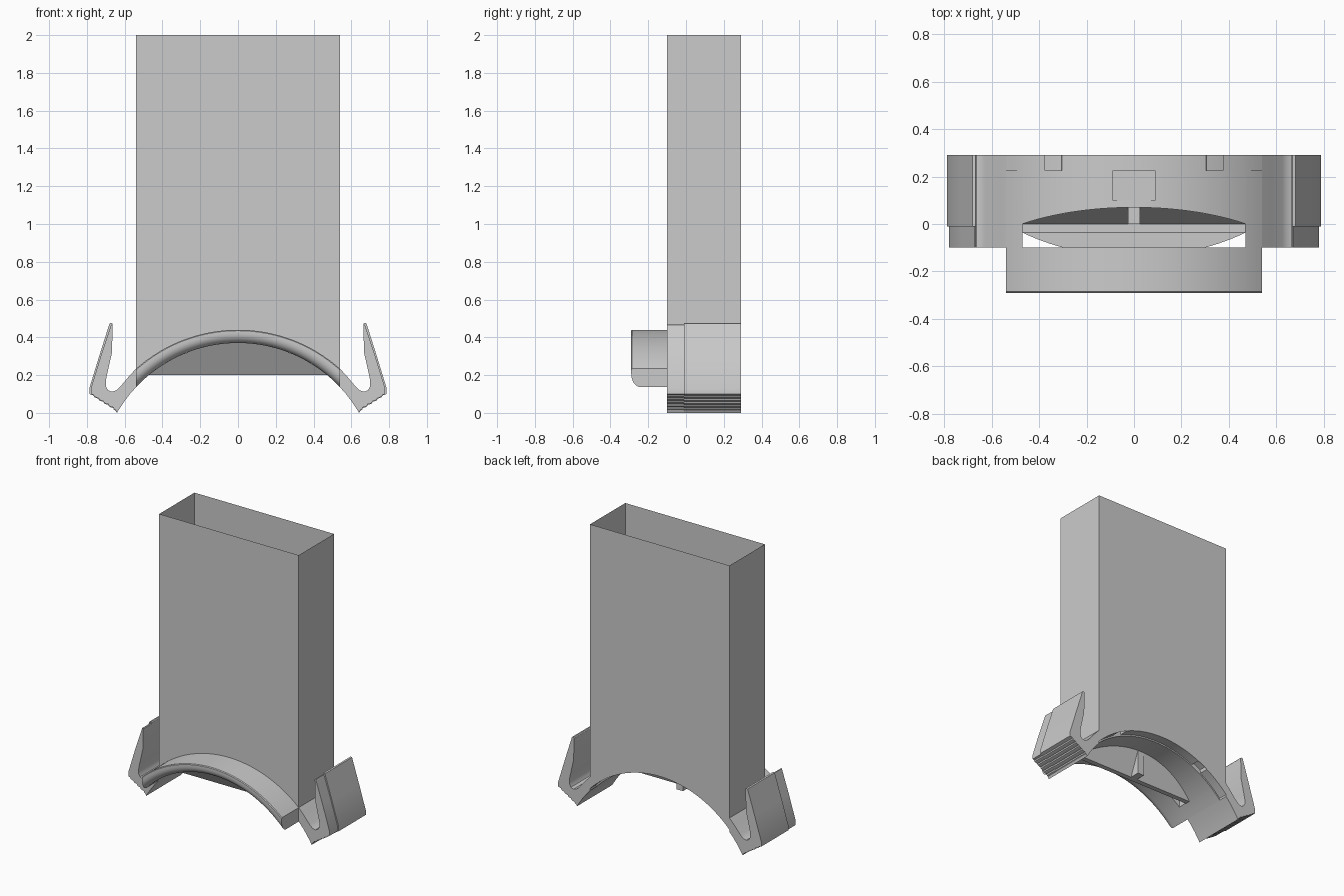
import bpy, bmesh, math

if "Cube" in bpy.data.objects:
    bpy.data.objects.remove(bpy.data.objects["Cube"])

W, YF, YB, CZ = 0.54, -0.10, 0.29, -0.37   # duct half width, front/back, arch centre height
R_IN, R_OUT = 0.74, 0.81


def arc_z(x, r):
    return CZ + math.sqrt(r * r - x * x)


def finish(bm, name, smooth=True):
    bmesh.ops.remove_doubles(bm, verts=bm.verts, dist=1e-5)
    bmesh.ops.recalc_face_normals(bm, faces=bm.faces)
    me = bpy.data.meshes.new(name)
    bm.to_mesh(me)
    bm.free()
    ob = bpy.data.objects.new(name, me)
    bpy.context.collection.objects.link(ob)
    if smooth:
        bpy.ops.object.select_all(action='DESELECT')
        ob.select_set(True)
        bpy.context.view_layer.objects.active = ob
        bpy.ops.object.shade_smooth_by_angle(angle=math.radians(30))
    return ob


def sweep(name, xs, section, closed=True):
    """Loft a (y, z) section, given as a function of x, across the stations."""
    bm = bmesh.new()
    rows = [[bm.verts.new((x, y, z)) for y, z in section(x)] for x in xs]
    n = len(rows[0])
    for a, b in zip(rows, rows[1:]):
        for i in range(n if closed else n - 1):
            j = (i + 1) % n
            bm.faces.new((a[i], a[j], b[j], b[i]))
    if closed:
        bm.faces.new(rows[0])
        bm.faces.new(rows[-1])
    return finish(bm, name)


def box(name, x0, x1, y0, y1, z0, z1):
    bm = bmesh.new()
    bmesh.ops.create_cube(bm, size=1)
    for v in bm.verts:
        v.co = [(a + b) / 2 + c * (b - a)
                for c, a, b in zip(v.co, (x0, y0, z0), (x1, y1, z1))]
    return finish(bm, name, False)


def extrude_y(bm, pts, y0, y1):
    f = bm.faces.new([bm.verts.new((x, y0, z)) for x, z in pts])
    r = bmesh.ops.extrude_face_region(bm, geom=[f], use_keep_orig=True)
    for v in [g for g in r['geom'] if isinstance(g, bmesh.types.BMVert)]:
        v.co.y = y1


base = [W * (i / 24 - 1) for i in range(49)]
T = 0.47                                     # trough half width


def trough_back(x):
    return max(0.0, arc_z(x, R_IN) - 0.2) * 0.07 / 0.17


# Arched saddle with an opening over the trough and a notched rear rim
def saddle_section(x):
    y0 = trough_back(x) if abs(x) < T - 0.001 else YF
    zo, zi = arc_z(x, R_OUT), arc_z(x, R_IN)
    notch = 0.305 < abs(x) < 0.375
    rim_in = arc_z(x, 0.77 if notch else 0.75)
    rim_out = arc_z(x, 0.795 if notch else 0.805)
    return [(y0, zo), (0.225, zo), (0.225, rim_out), (YB, rim_out),
            (YB, rim_in), (0.225, rim_in), (0.225, zi), (y0, zi)]


steps = [s * v for s in (-1, 1) for v in (T, T - 0.002, 0.304, 0.306, 0.374, 0.376)]
sweep("arched_saddle", sorted(base + steps), saddle_section)


# Front lip with a rounded lower front edge
def lip_section(x):
    prof = [(YF, 0.81), (-0.285, 0.81), (-0.29, 0.805)]
    prof += [(-0.24 - 0.05 * math.cos(t * math.pi / 12), 0.79 - 0.05 * math.sin(t * math.pi / 12))
             for t in range(7)]
    prof += [(YF, R_IN)]
    return [(y, arc_z(x, r)) for y, r in prof]


sweep("front_lip", base, lip_section)


# Trough hanging below the saddle
def trough_section(x):
    z = max(0.2, arc_z(x, R_IN))
    return [(-0.035 - (z - 0.2) * 0.6, z), (-0.035, 0.2), (0, 0.2), (trough_back(x), z)]


sweep("trough", [T * (i / 20 - 1) for i in range(41)], trough_section, closed=False)
box("trough_rib", -0.025, 0.025, 0.0, 0.07, 0.2, 0.375)
box("saddle_pad", -0.09, 0.09, 0.10, 0.225, 0.41, 0.443)

# Open thin-walled duct whose lower edges follow the arch
bm = bmesh.new()
for y, r in ((YF, R_OUT), (YB, 0.75)):
    for a, b in zip(base, base[1:]):
        bm.faces.new([bm.verts.new(p) for p in (
            (a, y, arc_z(a, r)), (b, y, arc_z(b, r)), (b, y, 2), (a, y, 2))])
for x in (-W, W):
    bm.faces.new([bm.verts.new(p) for p in (
        (x, YF, 0.16), (x, YB, 0.16), (x, YB, 2), (x, YF, 2))])
finish(bm, "duct", False)


# Spring clips with gripping ridges
def clip_profile(d):
    pts = [(W, arc_z(W, R_OUT)), (0.58, 0.19), (0.625, 0.137), (0.645, 0.119), (0.668, 0.112),
           (0.688, 0.12), (0.699, 0.14), (0.70, 0.17), (0.693, 0.205), (0.667, 0.32),
           (0.664, 0.47 - d), (0.668, 0.476 - d), (0.68 - d, 0.474 - d),
           (0.735 - d, 0.30), (0.787 - d, 0.13), (0.787 - d, 0.10)]
    for i in range(5):
        x, z = 0.765 - 0.026 * i, 0.092 - 0.0165 * i
        pts += [(x, z + d / 2), (x - 0.004, z - 0.009 + d / 2), (x - 0.012, z - 0.013 + d / 2)]
    pts += [(0.641, 0.0), (0.625, 0.026)]
    pts += [(x, arc_z(x, R_IN)) for x in (0.60, 0.57, W)]
    return pts


for side, sx in (("left", -1), ("right", 1)):
    bm = bmesh.new()
    for d, y0, y1 in ((0.008, YF, -0.01), (0.0, -0.01, YB)):
        extrude_y(bm, [(sx * x, z) for x, z in clip_profile(d)], y0, y1)
    finish(bm, side + "_clip")
